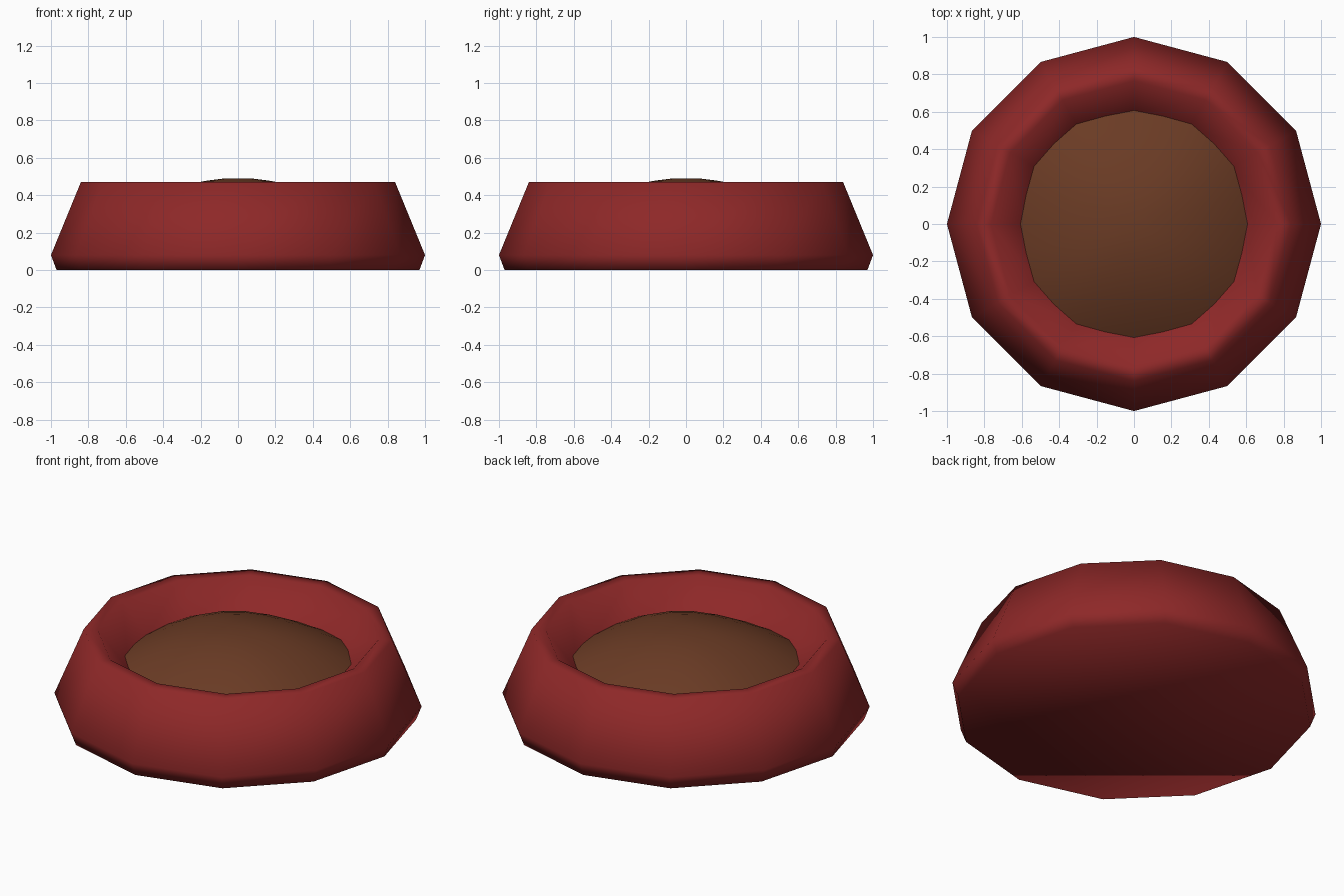
import bpy, math

if "Cube" in bpy.data.objects:
    bpy.data.objects.remove(bpy.data.objects["Cube"])


def material(name, rgb):
    m = bpy.data.materials.new(name)
    m.diffuse_color = (*rgb, 1)
    m.use_nodes = True
    m.node_tree.nodes["Principled BSDF"].inputs["Base Color"].default_value = m.diffuse_color
    return m


def lathe(name, rings, segments, mat, closed_start, wobble=0.0):
    """Stack rings of (radius, height); the last ring closes at a centre point."""
    verts, faces = [], []
    for r, z in rings:
        for i in range(segments):
            a = 2 * math.pi * i / segments
            s = 1 + wobble * (1 - math.cos(4 * a))
            verts.append((r * s * math.cos(a), r * s * math.sin(a), z))
    for k in range(len(rings) - 1):
        for i in range(segments):
            j = (i + 1) % segments
            a, b = k * segments, (k + 1) * segments
            faces.append((a + i, a + j, b + j, b + i))
    if closed_start:
        faces.append(tuple(reversed(range(segments))))
    last = (len(rings) - 1) * segments
    faces.append(tuple(range(last, last + segments)))
    mesh = bpy.data.meshes.new(name)
    mesh.from_pydata(verts, [], faces)
    mesh.materials.append(mat)
    mesh.shade_smooth()
    obj = bpy.data.objects.new(name, mesh)
    bpy.context.collection.objects.link(obj)
    return obj


red = material("dark red", (0.27, 0.021, 0.021))
brown = material("brown", (0.145, 0.044, 0.018))

# Bowl: twelve-sided flared body, flat rim, sloping inside and floor
lathe("bowl", [(0.97, 0), (1.0, 0.08), (0.84, 0.47), (0.765, 0.47),
               (0.60, 0.30), (0.45, 0.12)], 12, red, True)

# Food: shallow, slightly squarish mound that runs into the bowl wall
radii = [0.66, 0.58, 0.48, 0.38, 0.28, 0.18, 0.08]
lathe("food", [(r, 0.492 - 0.5 * r * r) for r in radii], 24, brown, False, 0.03)
